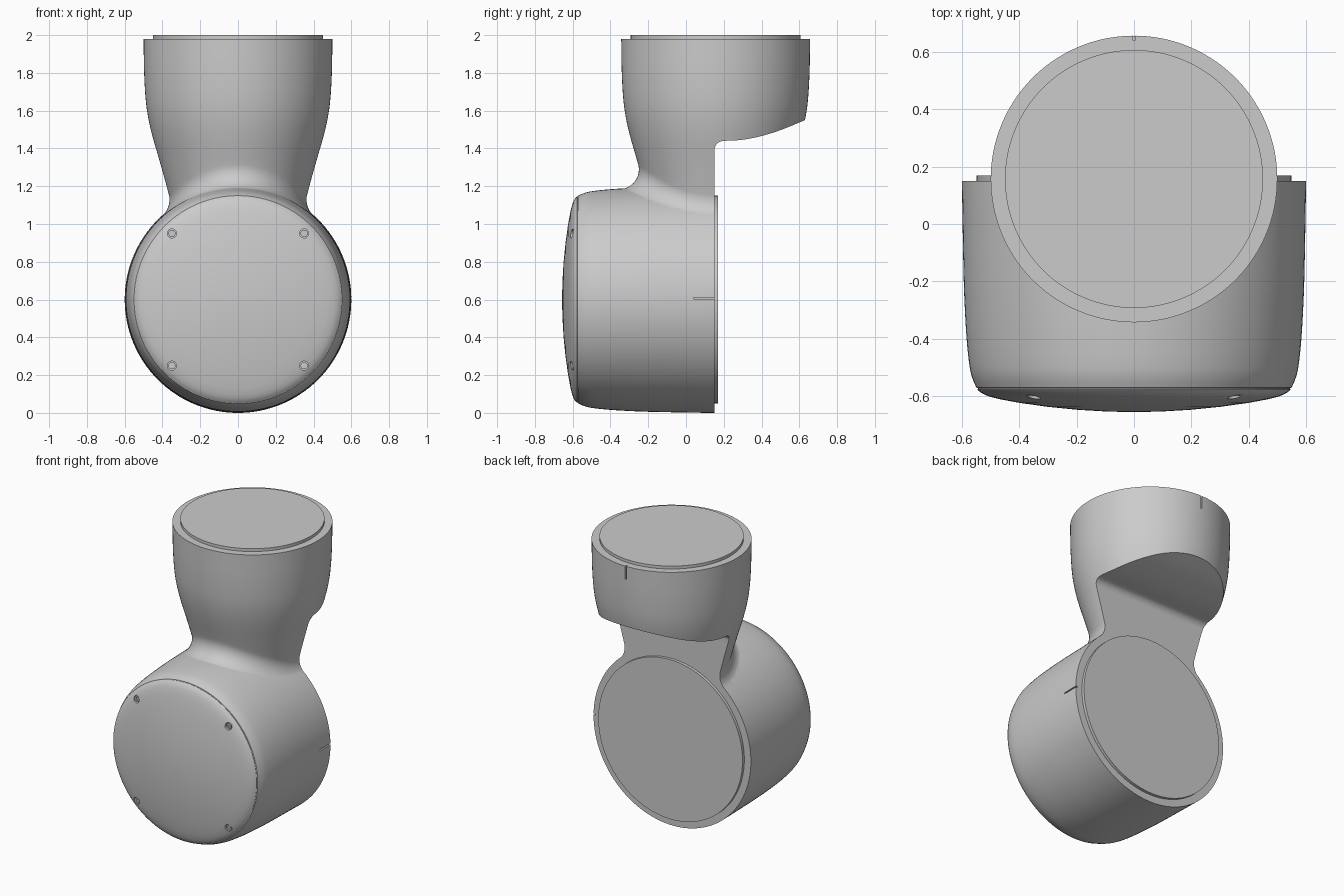
import bpy, bmesh, math

if "Cube" in bpy.data.objects:
    bpy.data.objects.remove(bpy.data.objects["Cube"])

SEG = 128
DRUM_Z, CUP_Y, BACK_Y = 0.6, 0.157, 0.15
BODY = [(-.571, .550), (-.53, .567), (-.48, .576), (-.4, .584), (-.3, .590),
        (-.2, .594), (0, .598), (.15, .6), (.4, .6)]            # drum radius by y
NECK = [(.8, .27), (1.1, .352), (1.2, .378), (1.34, .417), (1.45, .449), (1.55, .473),
        (1.65, .488), (1.8, .497), (1.98, .5)]                  # cup radius by z
UNDER = [(.2, 1.44), (.3, 1.446), (.4, 1.466), (.5, 1.497), (.635, 1.552), (.8, 1.62)]


def curve(pts, t):
    """Smooth interpolation through (t, value) points."""
    n = len(pts)
    i = max(j for j in range(n - 1) if j == 0 or pts[j][0] <= t)
    def slope(k):
        a, b = pts[max(k - 1, 0)], pts[min(k + 1, n - 1)]
        return (b[1] - a[1]) / (b[0] - a[0])
    (t0, v0), (t1, v1) = pts[i], pts[i + 1]
    h = t1 - t0
    u = (t - t0) / h
    return (v0 * (2*u**3 - 3*u**2 + 1) + v1 * (3*u**2 - 2*u**3)
            + h * slope(i) * (u**3 - 2*u**2 + u) + h * slope(i + 1) * (u**3 - u**2))


def loft(name, rows):
    """Closed solid skinned over rings of points, capped at both ends."""
    bm = bmesh.new()
    rings = [[bm.verts.new(p) for p in row] for row in rows]
    n = len(rings[0])
    for a, b in zip(rings, rings[1:]):
        for k in range(n):
            m = (k + 1) % n
            bm.faces.new((a[k], a[m], b[m], b[k]))
    bm.faces.new(rings[0])
    bm.faces.new(rings[-1])
    bmesh.ops.recalc_face_normals(bm, faces=bm.faces)
    mesh = bpy.data.meshes.new(name)
    bm.to_mesh(mesh)
    bm.free()
    ob = bpy.data.objects.new(name, mesh)
    bpy.context.collection.objects.link(ob)
    return ob


def cylinder(name, r, depth, loc, along_y=False, sides=SEG):
    bpy.ops.mesh.primitive_cylinder_add(vertices=sides, radius=r, depth=depth, location=loc,
                                        rotation=(math.pi / 2 if along_y else 0, 0, 0))
    bpy.context.object.name = name
    return bpy.context.object


def box(name, size, loc):
    bpy.ops.mesh.primitive_cube_add(size=1, location=loc)
    bpy.context.object.name = name
    bpy.context.object.scale = size
    return bpy.context.object


def boolean(ob, tool, operation='DIFFERENCE'):
    bpy.context.view_layer.update()
    mod = ob.modifiers.new("bool", 'BOOLEAN')
    mod.operation, mod.object, mod.solver = operation, tool, 'EXACT'
    bpy.context.view_layer.objects.active = ob
    bpy.ops.object.modifier_apply(modifier=mod.name)
    bpy.data.objects.remove(tool)


def smooth(ob):
    bpy.ops.object.select_all(action='DESELECT')
    ob.select_set(True)
    bpy.context.view_layer.objects.active = ob
    bpy.ops.object.shade_smooth_by_angle(angle=math.radians(30))


angles = [2 * math.pi * k / SEG for k in range(SEG)]

# Drum: lathed about the y axis, with a seam groove and a domed cover
profile = [(curve(BODY, .25 - .821 * k / 40), .25 - .821 * k / 40) for k in range(41)]
profile += [(.545, -.572), (.545, -.575), (.547, -.577), (.535, -.588), (.522, -.595),
            (.505, -.602), (.47, -.611), (.4, -.624), (.3, -.638), (.2, -.648),
            (.1, -.654), (.02, -.656)]
housing = loft("housing", [[(r * math.cos(a), y, DRUM_Z + r * math.sin(a)) for a in angles]
                           for r, y in profile])


# Cup and neck: round about z, flaring into the drum with a rolling fillet
def drum_top(r, a):
    x, y = r * math.cos(a), CUP_Y - r * abs(math.sin(a))
    return DRUM_Z + math.sqrt(curve(BODY, y) ** 2 - x * x)


def neck_column(a, radius=.1):
    z0 = 1.1
    for _ in range(30):
        r0 = curve(NECK, z0)
        z0 = drum_top(r0, a)
    slope = (drum_top(r0 + .02, a) - z0) / .02
    length = math.hypot(1, slope)
    out = (1 / length, slope / length)
    turn = math.acos(-.27 * out[0] - .963 * out[1])
    t = radius * math.tan(turn / 2)
    w = math.cos(turn / 2)
    z1 = z0 + .963 * t
    r1, r2 = curve(NECK, z1), r0 + t * out[0]
    z2 = drum_top(r2, a) - .003
    col = [(curve(NECK, z), z) for z in (1.98 + (z1 - 1.98) * k / 24 for k in range(25))]
    for k in range(1, 13):
        u = k / 12
        b = ((1 - u) ** 2, 2 * w * u * (1 - u), u * u)
        col.append(tuple(sum(c * v for c, v in zip(b, p)) / sum(b)
                         for p in ((r1, r0, r2), (z1, z0, z2))))
    return col + [(r0 - .08, z0 - .15)]


columns = [neck_column(a) for a in angles]
neck = loft("neck", [[(c[j][0] * math.cos(a), CUP_Y + c[j][0] * math.sin(a), c[j][1])
                      for a, c in zip(angles, columns)] for j in range(len(columns[0]))])
boolean(housing, neck, 'UNION')

# Cut the flat back and the curved underside of the cup
outline = [(BACK_Y, -.5)]
outline += [(.2 - .05 * math.cos(a), 1.39 + .05 * math.sin(a))
            for a in (math.pi / 2 * k / 10 for k in range(10))]
outline += [(y, curve(UNDER, y)) for y in (.2 + .6 * k / 30 for k in range(31))]
outline += [(.8, -.5)]
boolean(housing, loft("back_cutter", [[(x, y, z) for y, z in outline] for x in (-1, 1)]))

# Alignment notches on the drum side and the cup back
boolean(housing, box("drum_notch", (.03, .14, .009), (.6, .11, .607)))
boolean(housing, box("cup_notch", (.009, .03, .14), (0, CUP_Y + .5, 1.96)))

# Cover screws in round recesses with hexagonal sockets
for sx in (-1, 1):
    for sz in (-1, 1):
        x, z = .35 * sx, DRUM_Z + .35 * sz
        boolean(housing, cylinder("recess", .024, .12, (x, -.645, z), True, 32))
        screw = cylinder("cover_screw", .019, .02, (x, -.59, z), True, 32)
        boolean(screw, cylinder("socket", .011, .02, (x, -.603, z), True, 6))
        smooth(screw)
smooth(housing)

# Raised mating discs
smooth(cylinder("side_disc", .55, .04, (0, BACK_Y, DRUM_Z), True))
smooth(cylinder("top_disc", .45, .04, (0, CUP_Y, 1.98)))
